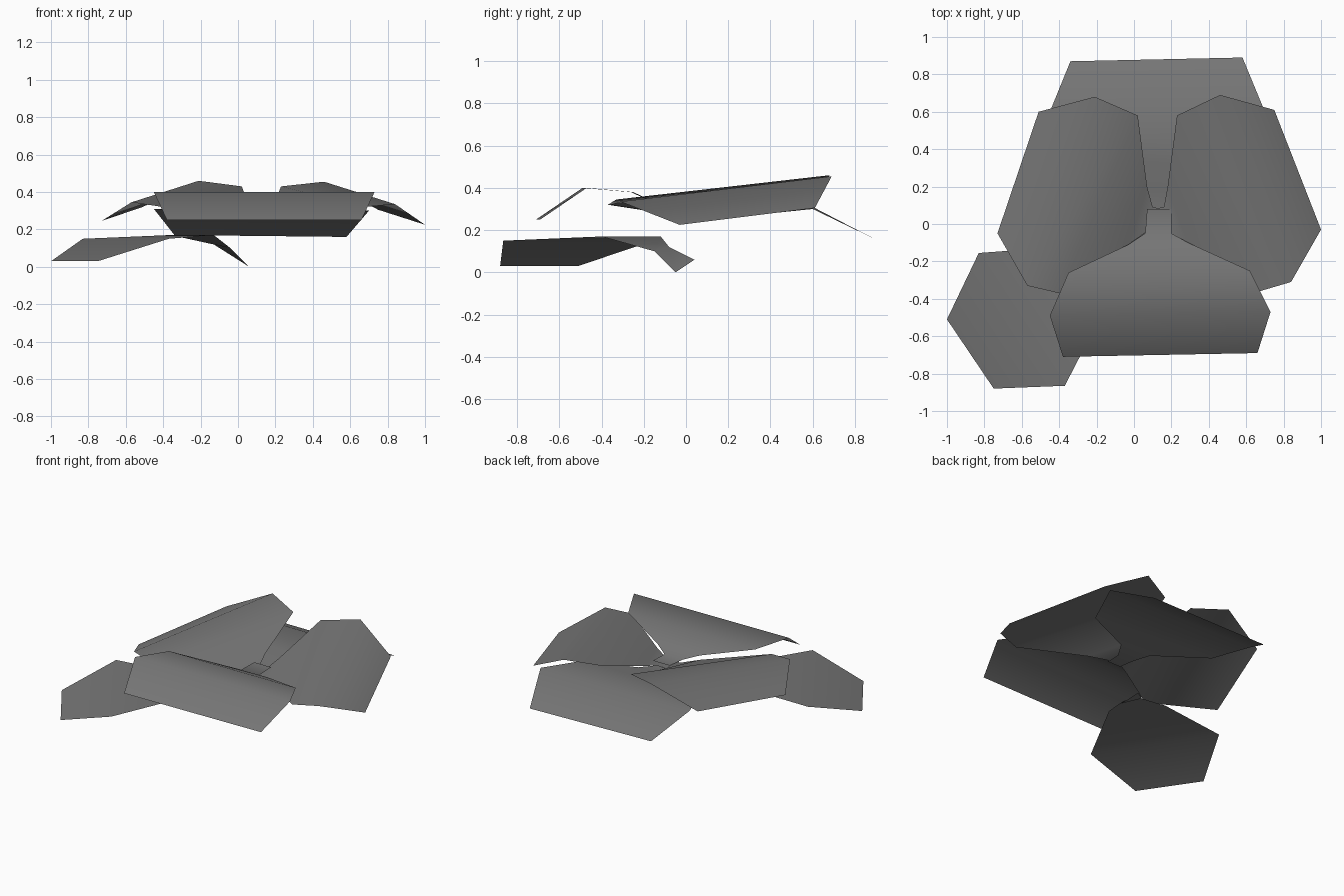
import bpy, bmesh

leaf_grey = bpy.data.materials.new("leaf grey")
leaf_grey.diffuse_color = (0.18, 0.18, 0.18, 1)


def make_leaf(name, rows):
    """Thin leaf: a strip of quads lofted over pairs of edge points, tip to stem."""
    bm = bmesh.new()
    pairs = [[bm.verts.new(p) for p in row] for row in rows]
    faces = []
    for (a, b), (c, d) in zip(pairs, pairs[1:]):
        faces.append(bm.faces.new((a, b, d, c)))
    bm.normal_update()
    # upper side faces up
    if sum(f.normal.z * f.calc_area() for f in faces) < 0:
        bmesh.ops.reverse_faces(bm, faces=faces)
    for f in faces:
        f.smooth = True
    mesh = bpy.data.meshes.new(name)
    bm.to_mesh(mesh)
    bm.free()
    mesh.materials.append(leaf_grey)
    ob = bpy.data.objects.new(name, mesh)
    bpy.context.collection.objects.link(ob)
    return ob


# front leaf, uppermost, ending in the small square in the middle
make_leaf("front_leaf", [
    ((-.38, -.71, .25), (.66, -.69, .25)),
    ((-.45, -.49, .40), (.73, -.47, .40)),
    ((-.35, -.26, .38), (.62, -.25, .38)),
    ((-.03, -.11, .31), (.29, -.10, .31)),
    ((.06, -.05, .28), (.20, -.05, .28)),
    ((.07, .08, .285), (.20, .08, .285)),
])

# right leaf
make_leaf("right_leaf", [
    ((1.0, -.03, .225), (.75, .61, .305)),
    ((.84, -.31, .335), (.46, .69, .455)),
    ((.67, -.36, .32), (.23, .58, .43)),
    ((.29, -.10, .28), (.18, .20, .30)),
    ((.18, -.04, .265), (.16, .09, .265)),
    ((.08, -.04, .265), (.09, .08, .265)),
])

# left leaf
make_leaf("left_leaf", [
    ((-.73, -.05, .245), (-.51, .60, .32)),
    ((-.57, -.33, .345), (-.21, .68, .46)),
    ((-.40, -.37, .32), (.02, .58, .43)),
    ((-.03, -.11, .28), (.07, .20, .30)),
    ((.07, -.04, .26), (.10, .09, .26)),
    ((.18, -.04, .26), (.16, .08, .26)),
])

# back leaf, lowest of the whorl
make_leaf("back_leaf", [
    ((-.34, .87, .17), (.58, .89, .16)),
    ((-.45, .60, .31), (.70, .60, .30)),
    ((-.34, .36, .295), (.58, .31, .27)),
    ((.02, .18, .26), (.25, .17, .26)),
    ((.07, .07, .25), (.19, .07, .25)),
    ((.08, -.04, .255), (.18, -.04, .255)),
])

# low side leaf whose stem bends down to the ground
make_leaf("low_side_leaf", [
    ((-1.0, -.51, .03), (-.75, -.88, .03)),
    ((-.83, -.155, .15), (-.37, -.865, .15)),
    ((-.36, -.12, .17), (-.13, -.40, .17)),
    ((-.13, -.08, .12), (-.04, -.15, .10)),
    ((.00, .04, .06), (.06, -.05, .0)),
])
